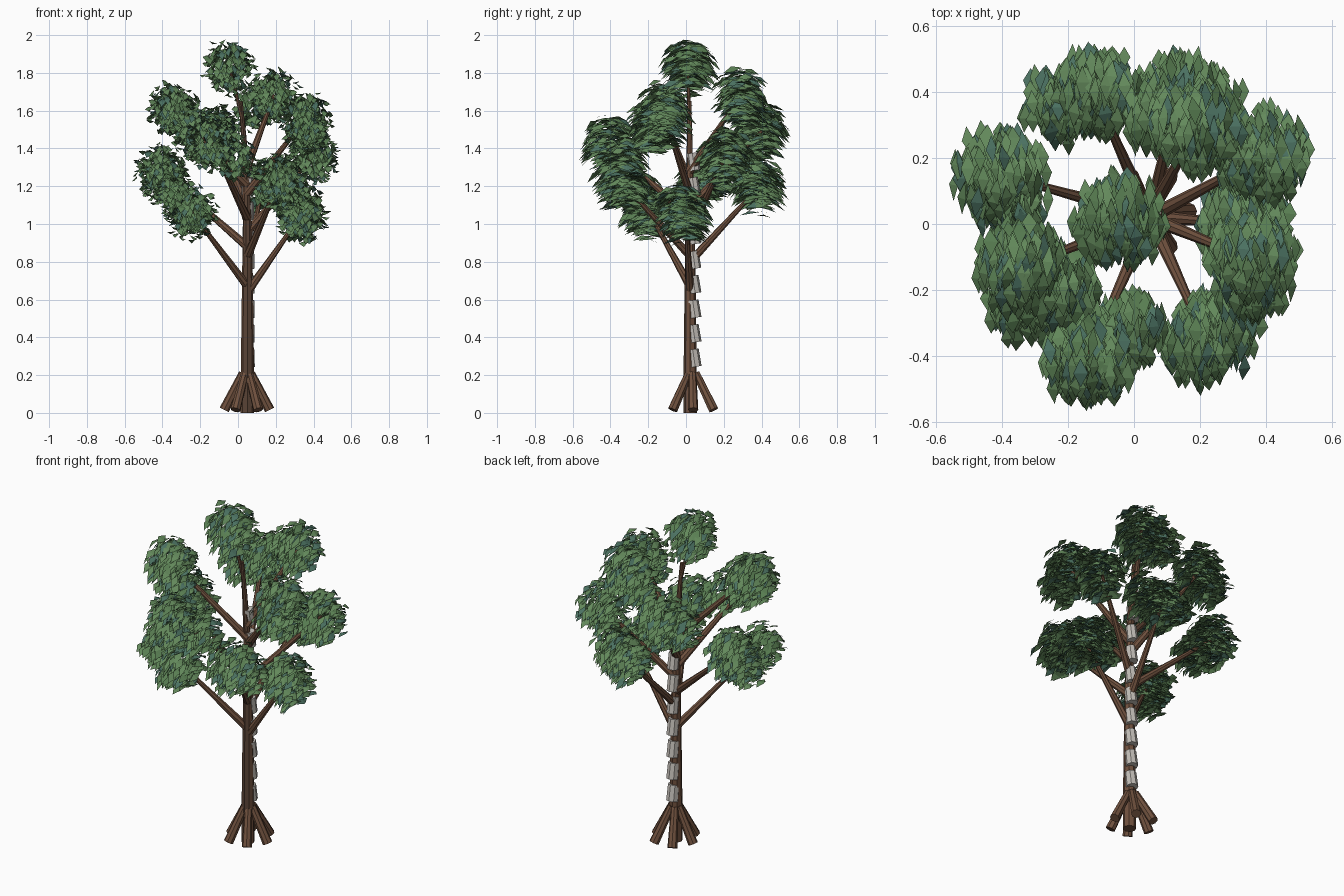
import bpy, bmesh, math, random
from mathutils import Vector, Matrix

if "Cube" in bpy.data.objects:
    bpy.data.objects.remove(bpy.data.objects["Cube"])

random.seed(7)


def material(name, rgb):
    m = bpy.data.materials.new(name)
    m.diffuse_color = (*rgb, 1)
    m.use_nodes = True
    m.node_tree.nodes["Principled BSDF"].inputs["Base Color"].default_value = m.diffuse_color
    return m


BARK = material("brown bark", (0.16, 0.082, 0.048))
DARK = material("dark bark", (0.10, 0.056, 0.036))
PALE = material("pale peeling bark", (0.55, 0.52, 0.48))
GREEN = material("leaf green", (0.125, 0.25, 0.105))
MID = material("deep leaf green", (0.10, 0.21, 0.085))
TEAL = material("blue green leaf", (0.07, 0.165, 0.12))


def finish(name, bm, mats):
    me = bpy.data.meshes.new(name)
    bm.to_mesh(me)
    bm.free()
    for m in mats:
        me.materials.append(m)
    ob = bpy.data.objects.new(name, me)
    bpy.context.collection.objects.link(ob)
    return ob


def limb(bm, a, b, r1, r2, sides=8):
    """Tapered prism from a to b."""
    a, b = Vector(a), Vector(b)
    d = b - a
    mat = Matrix.Translation((a + b) / 2) @ d.to_track_quat('Z', 'Y').to_matrix().to_4x4()
    bmesh.ops.create_cone(bm, cap_ends=True, segments=sides, radius1=r1, radius2=r2,
                          depth=d.length, matrix=mat)


def trunk_at(z):
    """Centre line of the trunk."""
    t = max(0, z - 0.9) / 0.75
    return Vector((0.05 - 0.035 * t * t, 0.022 - 0.004 * t, z))


# Trunk: stacked tapered segments, darker along the front
bm = bmesh.new()
levels = [0.0, 0.28, 0.56, 0.83, 1.05, 1.25, 1.45, 1.65]
radius = lambda z: 0.036 - 0.026 * (z / 1.65) ** 1.5
for z0, z1 in zip(levels, levels[1:]):
    limb(bm, trunk_at(z0), trunk_at(z1), radius(z0), radius(z1))
bm.normal_update()
for f in bm.faces:
    f.material_index = 1 if f.normal.y < -0.6 else 0
finish("trunk", bm, [BARK, DARK])

# Splayed roots
bm = bmesh.new()
for i in range(6):
    a = math.tau * i / 6
    c, s = math.cos(a), math.sin(a)
    limb(bm, (0.047 + 0.12 * c, 0.038 + 0.125 * s, 0.016),
         (0.047 + 0.022 * c, 0.034 + 0.022 * s, 0.21), 0.027, 0.021)
finish("roots", bm, [BARK])

# Pale bark pieces on the back, each flaring outwards at its lower edge
bm = bmesh.new()
for i in range(9):
    z = 0.29 + 0.13 * i
    p = trunk_at(z)
    r = 0.034 - 0.0004 * i
    limb(bm, p + Vector((0.005, 0.027, -0.046)), p + Vector((0.005, 0.013, 0.046)), r, r * 0.95)
finish("peeling_bark", bm, [PALE])

# Main leaf clusters, spiralling up the trunk
CLUSTERS = [
    (0.33, 0.00, 1.04), (-0.25, -0.20, 1.07), (0.13, 0.39, 1.20), (0.22, -0.35, 1.23),
    (-0.41, 0.15, 1.28), (0.40, 0.21, 1.36), (-0.14, -0.41, 1.43), (-0.12, 0.40, 1.49),
    (0.36, -0.11, 1.56), (-0.34, -0.13, 1.61), (0.19, 0.29, 1.68), (-0.045, 0.01, 1.835),
]
# Smaller side clusters that fill out the crown
SIDE_CLUSTERS = [
    (-0.02, -0.32, 1.36), (-0.22, 0.36, 1.46), (0.08, 0.32, 1.62), (-0.25, -0.19, 1.52),
    (-0.33, -0.24, 1.16), (-0.38, 0.06, 1.23), (0.34, -0.05, 1.09), (0.36, -0.18, 1.49),
    (0.22, 0.36, 1.25), (0.27, -0.30, 1.19),
]

# Branches
bm = bmesh.new()
for x, y, z in CLUSTERS[:-1]:
    limb(bm, trunk_at(z - 0.40), (x, y, z), 0.023, 0.009)
limb(bm, trunk_at(1.55), CLUSTERS[-1], 0.011, 0.006)
finish("branches", bm, [BARK])


def leaf(bm, pos, n, length, width):
    """Diamond leaf running along y when seen from above, tips bent down."""
    ay = Vector((random.uniform(-.15, .15), 1, -n.y / n.z)).normalized()
    ax = ay.cross(n).normalized()
    az = ax.cross(ay)
    v = [bm.verts.new(pos + ax * x + ay * y + az * z) for x, y, z in
         ((0, -length, -0.008), (width, 0, 0), (0, length, -0.008), (-width, 0, 0))]
    mi = random.choices((0, 1, 2), (6, 3, 2))[0]
    for tri in ((v[0], v[1], v[3]), (v[1], v[2], v[3])):
        bm.faces.new(tri).material_index = mi


def cluster(name, centre, size, count):
    bm = bmesh.new()
    for _ in range(count):
        d = Vector([random.gauss(0, 1) for _ in range(3)]).normalized()
        r = size * (random.uniform(0.068, 0.122) if random.random() < 0.85
                    else random.uniform(0.122, 0.14))
        pos = Vector(centre) + Vector((d.x * r * 1.06, d.y * r * 1.03, d.z * r * 1.12))
        n = Vector((d.x * 0.7 + random.uniform(-.9, .9),
                    d.y * 0.8 + random.uniform(-.15, .15), 1)).normalized()
        leaf(bm, pos, n, random.uniform(0.036, 0.054), random.uniform(0.016, 0.024))
    finish(name, bm, [GREEN, MID, TEAL])


# Foliage: shells of overlapping leaves
for i, c in enumerate(CLUSTERS):
    cluster(f"leaf_cluster_{i + 1}", c, 1.0, 300)
for i, c in enumerate(SIDE_CLUSTERS):
    cluster(f"side_leaf_cluster_{i + 1}", c, 0.85, 160)
